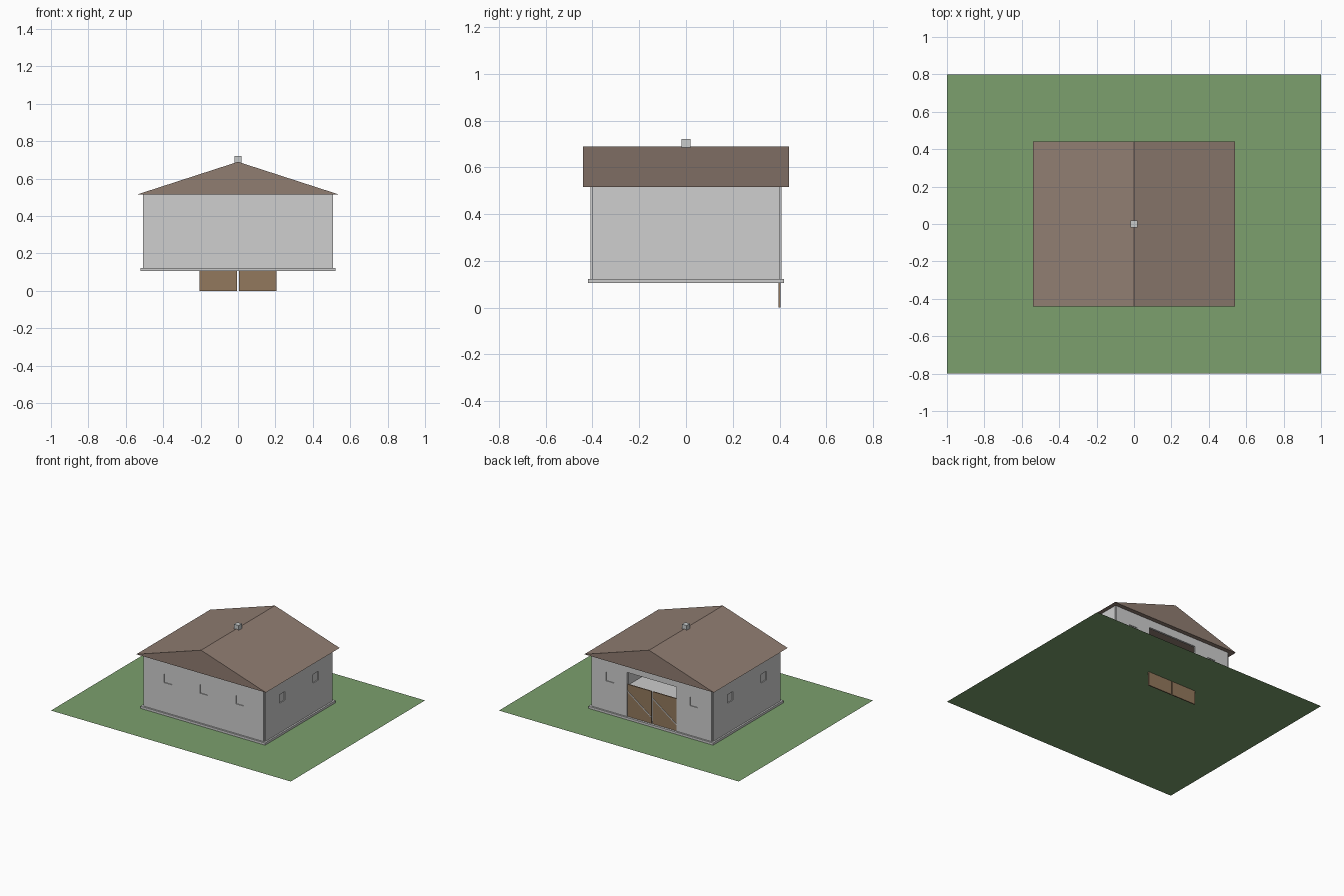
import bpy
import bmesh
from mathutils import Matrix

if "Cube" in bpy.data.objects:
    bpy.data.objects.remove(bpy.data.objects["Cube"], do_unlink=True)


def material(name, rgb):
    m = bpy.data.materials.new(name)
    m.use_nodes = True
    m.diffuse_color = (*rgb, 1)
    bsdf = m.node_tree.nodes["Principled BSDF"]
    bsdf.inputs["Base Color"].default_value = (*rgb, 1)
    bsdf.inputs["Roughness"].default_value = 0.8
    return m


GRASS = material("grass green", (0.20, 0.35, 0.155))
PLASTER = material("wall grey", (0.62, 0.62, 0.62))
STONE = material("base grey", (0.60, 0.60, 0.60))
ROOF = material("roof brown", (0.28, 0.205, 0.167))
WOOD = material("door brown", (0.29, 0.19, 0.11))
TRIM = material("brace white", (0.72, 0.71, 0.68))
CHIMNEY = material("chimney grey", (0.58, 0.60, 0.60))


def add_mesh(name, bm, mat):
    bmesh.ops.recalc_face_normals(bm, faces=bm.faces)
    mesh = bpy.data.meshes.new(name)
    bm.to_mesh(mesh)
    bm.free()
    if mat:
        mesh.materials.append(mat)
    ob = bpy.data.objects.new(name, mesh)
    bpy.context.collection.objects.link(ob)
    return ob


def add_boxes(name, boxes, mat):
    """Each box is (x range, y range, z range)."""
    bm = bmesh.new()
    for ranges in boxes:
        size = [b - a for a, b in ranges]
        mid = [(a + b) / 2 for a, b in ranges]
        bmesh.ops.create_cube(
            bm, size=1, matrix=Matrix.Translation(mid) @ Matrix.Diagonal((*size, 1)))
    return add_mesh(name, bm, mat)


def extrude_profile(name, profile, y0, y1, mat):
    """Extrude an (x, z) outline from y0 to y1."""
    bm = bmesh.new()
    face = bm.faces.new([bm.verts.new((x, y0, z)) for x, z in profile])
    grown = bmesh.ops.extrude_face_region(bm, geom=[face])["geom"]
    verts = [v for v in grown if isinstance(v, bmesh.types.BMVert)]
    bmesh.ops.translate(bm, verts=verts, vec=(0, y1 - y0, 0))
    return add_mesh(name, bm, mat)


def cut(ob, boxes):
    cutter = add_boxes(ob.name + "_cutter", boxes, None)
    cutter.hide_render = True
    mod = ob.modifiers.new("openings", "BOOLEAN")
    mod.operation = "DIFFERENCE"
    mod.solver = "EXACT"
    mod.object = cutter
    bpy.context.view_layer.objects.active = ob
    bpy.ops.object.modifier_apply(modifier=mod.name)
    bpy.data.objects.remove(cutter, do_unlink=True)


GROUND = 0.105
WALL_X, WALL_Y = 0.5, 0.4
HALF_T = 0.0075
FLOOR, EAVE, RIDGE = 0.122, 0.515, 0.69
RECESS = 0.006
WINDOW_Z = (0.345, 0.41)
DOOR_X = 0.205


def around(c, half):
    return (c - half, c + half)


# Lawn and stone base
bm = bmesh.new()
bmesh.ops.create_grid(bm, x_segments=1, y_segments=1, size=1,
                      matrix=Matrix.Translation((0, 0, GROUND)) @ Matrix.Diagonal((1, 0.8, 1, 1)))
lawn = add_mesh("lawn", bm, GRASS)
add_boxes("base_slab", [(around(0, 0.52), around(0, 0.42), (GROUND, FLOOR))], STONE)

# Side walls with recessed windows
for side, name in ((1, "left_wall"), (-1, "right_wall")):
    wall = add_boxes(name, [(around(side * WALL_X, HALF_T), around(0, WALL_Y), (FLOOR, EAVE))], PLASTER)
    face = side * (WALL_X + HALF_T)
    cut(wall, [(around(face, RECESS), around(y, 0.033), WINDOW_Z) for y in (-0.2, 0.2)])

# Front and back walls; the back one has the doorway
for side, name, centres in ((-1, "front_wall", (-0.3, 0, 0.3)), (1, "back_wall", (-0.35, 0.35))):
    wall = add_boxes(name, [(around(0, WALL_X), around(side * WALL_Y, HALF_T), (FLOOR, EAVE))], PLASTER)
    face = side * (WALL_Y + HALF_T)
    holes = [(around(x, 0.033), around(face, RECESS), WINDOW_Z) for x in centres]
    if side > 0:
        holes.append((around(0, DOOR_X), around(WALL_Y, 0.05), (GROUND, 0.455)))
    cut(wall, holes)

# Double doors with a diagonal brace on each leaf
for side, name in ((1, "left"), (-1, "right")):
    x0, x1 = sorted((side * 0.005, side * DOOR_X))
    add_boxes(name + "_door", [((x0, x1), around(WALL_Y, 0.004), (0, 0.365))], WOOD)
    brace = [(x0, 0.165), (x1, 0.31), (x1, 0.318), (x0, 0.173)]
    extrude_profile(name + "_door_brace", brace, WALL_Y + 0.004, WALL_Y + 0.007, TRIM)

# Gabled roof and chimney
gable = [(-0.54, EAVE), (0.54, EAVE), (0, RIDGE)]
extrude_profile("roof", gable, -0.44, 0.44, ROOF)
add_boxes("chimney", [(around(0, 0.019), around(0, 0.019), (RIDGE - 0.01, 0.72))], CHIMNEY)
